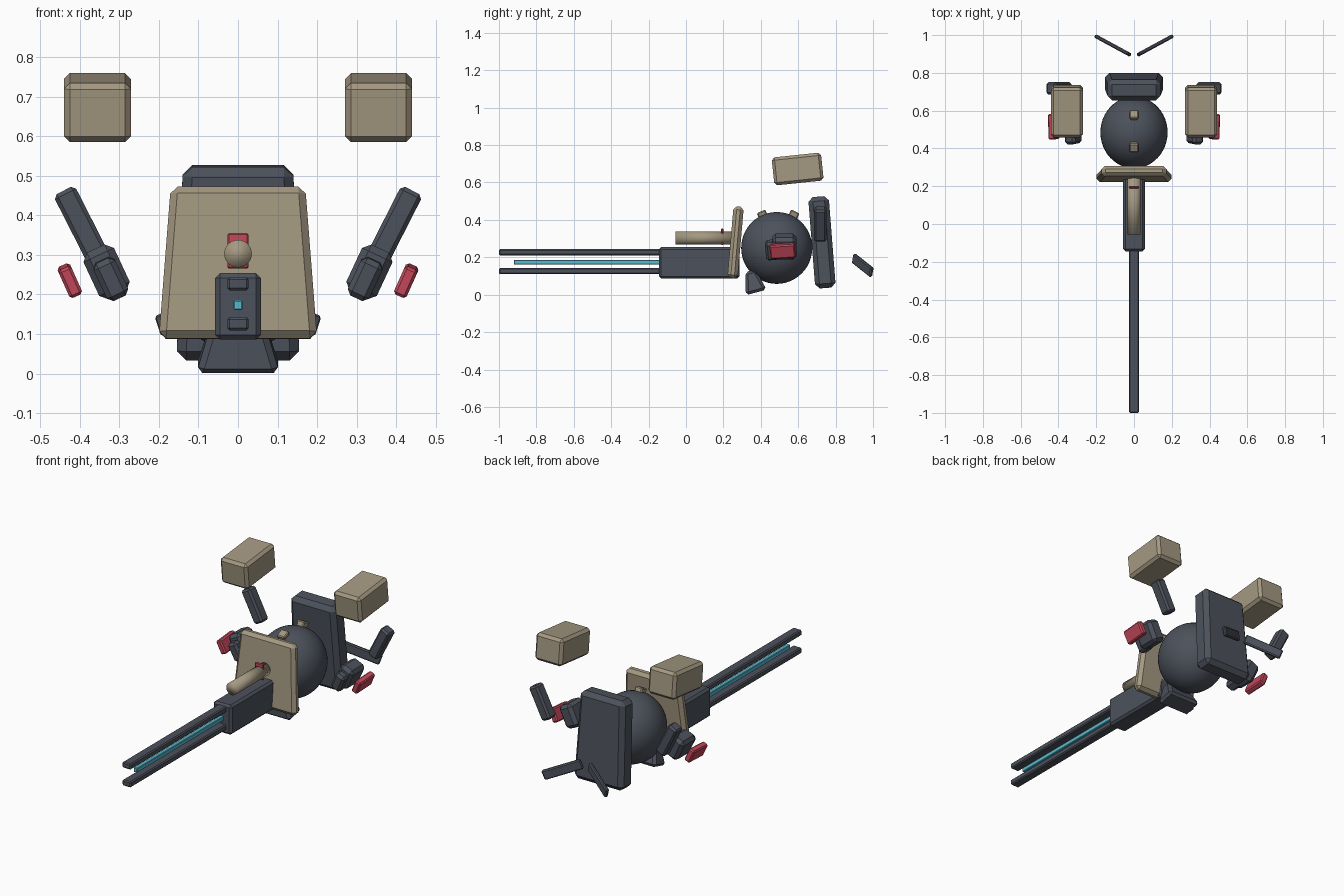
import bpy
import bmesh
from math import radians
from mathutils import Matrix, Vector, Euler

default = bpy.data.objects.get("Cube")
if default:
    bpy.data.objects.remove(default, do_unlink=True)


def material(name, rgb):
    m = bpy.data.materials.new(name)
    m.use_nodes = True
    m.diffuse_color = (*rgb, 1)
    m.node_tree.nodes["Principled BSDF"].inputs["Base Color"].default_value = (*rgb, 1)
    return m


DARK = material("dark slate", (0.073, 0.083, 0.105))
TAN = material("sand armour", (0.37, 0.315, 0.22))
RED = material("signal red", (0.56, 0.065, 0.105))
BLUE = material("energy blue", (0.10, 0.50, 0.63))


def finish(name, bm, mat, bevel=0, mirror=False, smooth=False):
    mesh = bpy.data.meshes.new(name)
    bm.to_mesh(mesh)
    bm.free()
    mesh.materials.append(mat)
    for p in mesh.polygons:
        p.use_smooth = smooth
    ob = bpy.data.objects.new(name, mesh)
    bpy.context.collection.objects.link(ob)
    if bevel:
        mod = ob.modifiers.new("Chamfer", 'BEVEL')
        mod.width, mod.segments = bevel, 1
    if mirror:
        ob.modifiers.new("Mirror", 'MIRROR')
    return ob


def box(name, size, loc, mat, rot=(0, 0, 0), bevel=0.01, taper=(1, 1), mirror=False, along=None):
    """Chamfered box; taper scales its top, along points its x axis."""
    bm = bmesh.new()
    bmesh.ops.create_cube(bm, size=1)
    for v in bm.verts:
        if v.co.z > 0:
            v.co.x *= taper[0]
            v.co.y *= taper[1]
        v.co *= Vector(size)
    if along:
        turn = Vector(along).to_track_quat('X', 'Z').to_matrix().to_4x4()
    else:
        turn = Euler([radians(a) for a in rot]).to_matrix().to_4x4()
    bm.transform(Matrix.Translation(loc) @ turn)
    return finish(name, bm, mat, bevel, mirror)


# Body core
bm = bmesh.new()
bmesh.ops.create_uvsphere(bm, u_segments=48, v_segments=24, radius=1)
bm.transform(Matrix.Translation((0, 0.485, 0.25)) @ Matrix.Diagonal((0.178, 0.19, 0.192, 1)))
finish("body_core", bm, DARK, smooth=True)

# Armour and housing around the core
box("front_shield", (0.40, 0.055, 0.385), (0, 0.265, 0.28), TAN, (-5, 0, 0), 0.018, (0.85, 1))
box("back_pack", (0.31, 0.11, 0.49), (0, 0.727, 0.28), DARK, (4.5, 0, 0), 0.024, (0.9, 1))
box("chin_block", (0.21, 0.115, 0.12), (0, 0.36, 0.07), DARK, (15, 0, 0), 0.015, (0.65, 0.5))
for label, y, tilt in (("front", 0.41, 25), ("rear", 0.575, -25)):
    box(label + "_crest", (0.034, 0.05, 0.045), (0, y, 0.425), TAN, (tilt, 0, 0), 0.006, (1.5, 1))

# Main cannon
box("cannon_housing", (0.115, 0.43, 0.168), (0, 0.07, 0.17), DARK, bevel=0.012)
for label, z in (("upper", 0.227), ("lower", 0.126)):
    box(label + "_rail", (0.054, 0.88, 0.033), (0, -0.56, z), DARK, bevel=0.006)
box("energy_rod", (0.023, 0.80, 0.025), (0, -0.52, 0.173), BLUE, bevel=0.003)

# Scope above the cannon
bm = bmesh.new()
bmesh.ops.create_cone(bm, cap_ends=True, segments=24, radius1=0.035, radius2=0.035, depth=0.31)
bm.transform(Matrix.Translation((0, 0.1, 0.303)) @ Matrix.Rotation(radians(90), 4, 'X'))
finish("scope_tube", bm, TAN, smooth=True)
box("scope_marker", (0.053, 0.012, 0.09), (0, 0.194, 0.31), RED, bevel=0.004)

# Floating arms, mirrored to both sides
box("shoulder_pods", (0.17, 0.265, 0.15), (0.355, 0.597, 0.672), TAN, (6, 0, 0), 0.015, mirror=True)
box("upper_arms", (0.06, 0.065, 0.19), (0.397, 0.718, 0.378), DARK, (0, 27, 0), 0.01, mirror=True)
box("forearms", (0.085, 0.13, 0.13), (0.332, 0.525, 0.257), DARK, (0, 25, 0), 0.018, mirror=True)
box("knuckles", (0.06, 0.08, 0.105), (0.322, 0.465, 0.24), DARK, (5, 25, 0), 0.013, mirror=True)
box("arm_plates", (0.035, 0.135, 0.078), (0.425, 0.516, 0.235), RED, (4, 24, 0), 0.007, mirror=True)

# Tail fins
box("tail_fins", (0.215, 0.02, 0.055), (0.112, 0.945, 0.157), DARK, bevel=0.006,
    mirror=True, along=(0.175, 0.095, -0.075))
